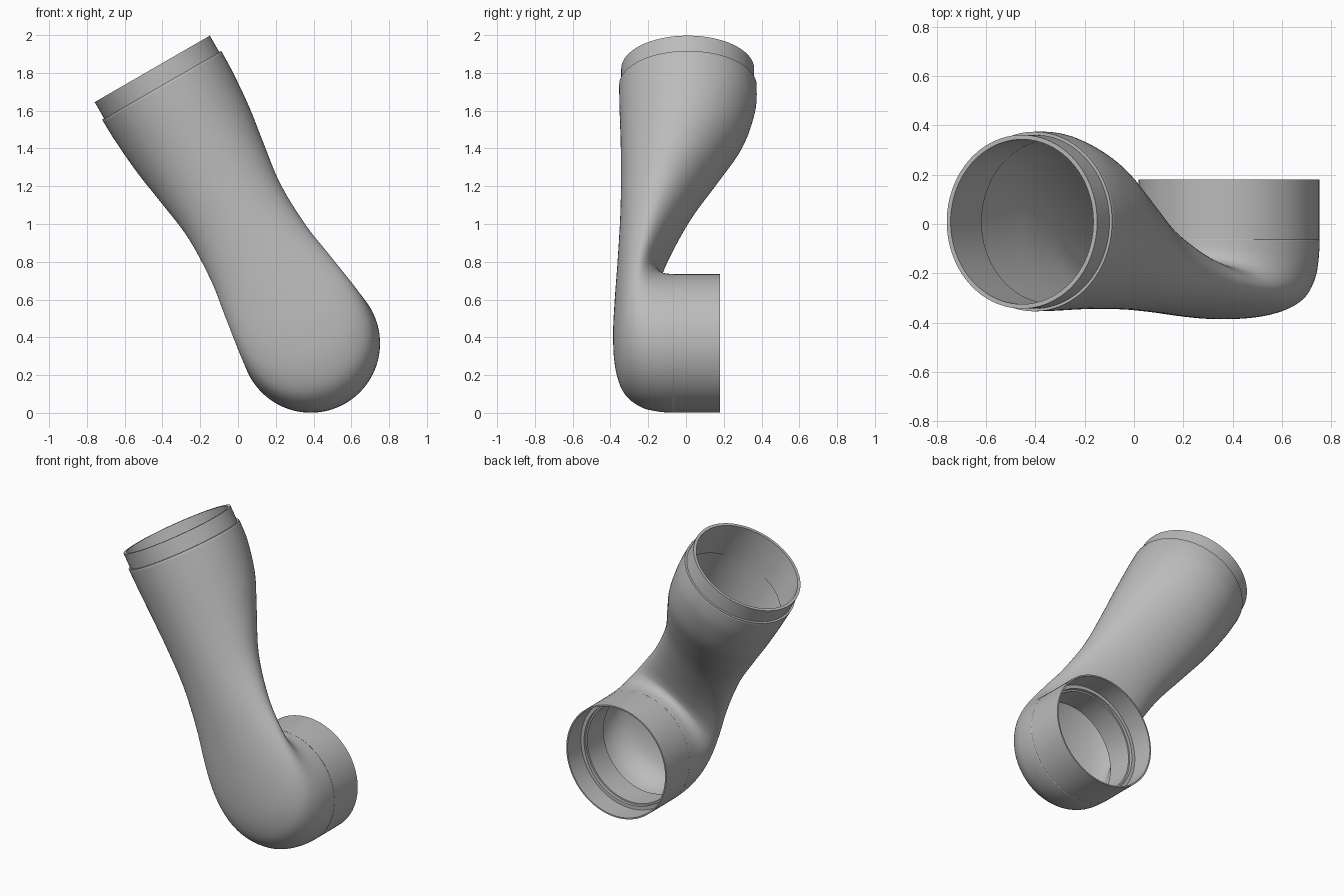
import bpy, bmesh, math
from mathutils import Vector

cube = bpy.data.objects.get("Cube")
if cube:
    bpy.data.objects.remove(cube, do_unlink=True)

# Single grey finish
grey = bpy.data.materials.new("plain_grey")
grey.use_nodes = True
colour = (0.5, 0.5, 0.5, 1)
grey.diffuse_color = colour
bsdf = next(n for n in grey.node_tree.nodes if n.type == 'BSDF_PRINCIPLED')
bsdf.inputs["Base Color"].default_value = colour

# Arm frame: ALONG runs up the tilted arm, ACROSS spans its width, DEPTH points back
tilt = math.radians(30)
ORIGIN = Vector((0.385, 0, 0.368))
ALONG = Vector((-math.sin(tilt), 0, math.cos(tilt)))
ACROSS = Vector((math.cos(tilt), 0, math.sin(tilt)))
DEPTH = Vector((0, 1, 0))
SIDES = 96


def place(across, along, depth):
    return ORIGIN + ACROSS * across + ALONG * along + DEPTH * depth


def skin(name, rings, angle=35):
    """Bridge a list of closed point rings into one smooth tube."""
    bm = bmesh.new()
    loops = [[bm.verts.new(p) for p in ring] for ring in rings]
    for a, b in zip(loops, loops[1:]):
        for i in range(SIDES):
            j = (i + 1) % SIDES
            bm.faces.new((a[i], a[j], b[j], b[i]))
    # Orient the first wall outward from the axis of the first ring
    bm.faces.ensure_lookup_table()
    face = bm.faces[0]
    centre = sum((v.co for v in loops[0]), Vector()) / SIDES
    bm.normal_update()
    if face.normal.dot(face.calc_center_median() - centre) < 0:
        bmesh.ops.reverse_faces(bm, faces=bm.faces[:])
    mesh = bpy.data.meshes.new(name)
    bm.to_mesh(mesh)
    bm.free()
    mesh.materials.append(grey)
    obj = bpy.data.objects.new(name, mesh)
    bpy.context.collection.objects.link(obj)
    bpy.ops.object.select_all(action='DESELECT')
    obj.select_set(True)
    bpy.context.view_layer.objects.active = obj
    bpy.ops.object.shade_smooth_by_angle(angle=math.radians(angle))
    return obj


def circle(radius, centre, side, up):
    steps = [math.tau * i / SIDES for i in range(SIDES)]
    return [centre + side * radius * math.cos(a) + up * radius * math.sin(a) for a in steps]


def catmull(a, b, c, d, t):
    return 0.5 * (2 * b + (c - a) * t + (2 * a - 5 * b + 4 * c - d) * t ** 2
                  + (3 * b - a - 3 * c + d) * t ** 3)


def oval(back_s, back_y, front_s, front_y, half_width):
    """Ring through a back point and a front point, with the given half width."""
    ring = []
    for i in range(SIDES):
        a = math.tau * i / SIDES
        f = (1 + math.sin(a)) / 2
        ring.append(place(half_width * math.cos(a),
                          front_s + (back_s - front_s) * f,
                          front_y + (back_y - front_y) * f))
    return ring


# Elbow body: back point (along, depth), front point (along, depth), half width
keys = [
    (1.577, .374, 1.577, -.354, .364),
    (1.44, .368, 1.44, -.352, .360),
    (1.25, .31, 1.23, -.346, .343),
    (1.07, .20, 1.02, -.344, .314),
    (.84, .05, .78, -.348, .283),
    (.62, -.065, .50, -.362, .290),
    (.48, -.125, .25, -.378, .318),
    (.415, -.142, .05, -.386, .338),
    (.388, -.135, -.12, -.376, .352),
    (.376, -.12, -.25, -.335, .360),
    (.370, -.10, -.33, -.25, .365),
    (.368, -.08, -.36, -.15, .367),
    (.367, -.063, -.367, -.063, .367),
]
padded = [keys[0]] + keys + [keys[-1]]
rings = []
for quad in zip(padded, padded[1:], padded[2:], padded[3:]):
    for step in range(6):
        rings.append(oval(*[catmull(*v, step / 6) for v in zip(*quad)]))
rings.append(oval(*keys[-1]))
body = skin("elbow_body", rings, 50)
shell = body.modifiers.new("wall", 'SOLIDIFY')
shell.thickness = 0.022
shell.offset = -1

# Upper collar: profile of (radius, position along the arm)
upper = [(.352, 1.56), (.352, 1.678), (.334, 1.678), (.332, 1.43)]
skin("upper_collar", [circle(r, place(0, s, .009), ACROSS, DEPTH) for r, s in upper])

# Shoulder ledge closing the gap between body and upper collar
ledge = [(.364, 1.57), (.364, 1.578), (.345, 1.578)]
skin("upper_ledge", [circle(r, place(0, s, .01), ACROSS, DEPTH) for r, s in ledge])

# Lower collar: thin sleeve with a stepped seat inside, profile of (radius, depth)
lower = [(.367, -.063), (.367, .18), (.358, .18), (.358, .04),
         (.335, .04), (.335, .02), (.325, .02), (.325, -.15)]
skin("lower_collar", [circle(r, place(0, 0, y), ACROSS, ALONG) for r, y in lower])
